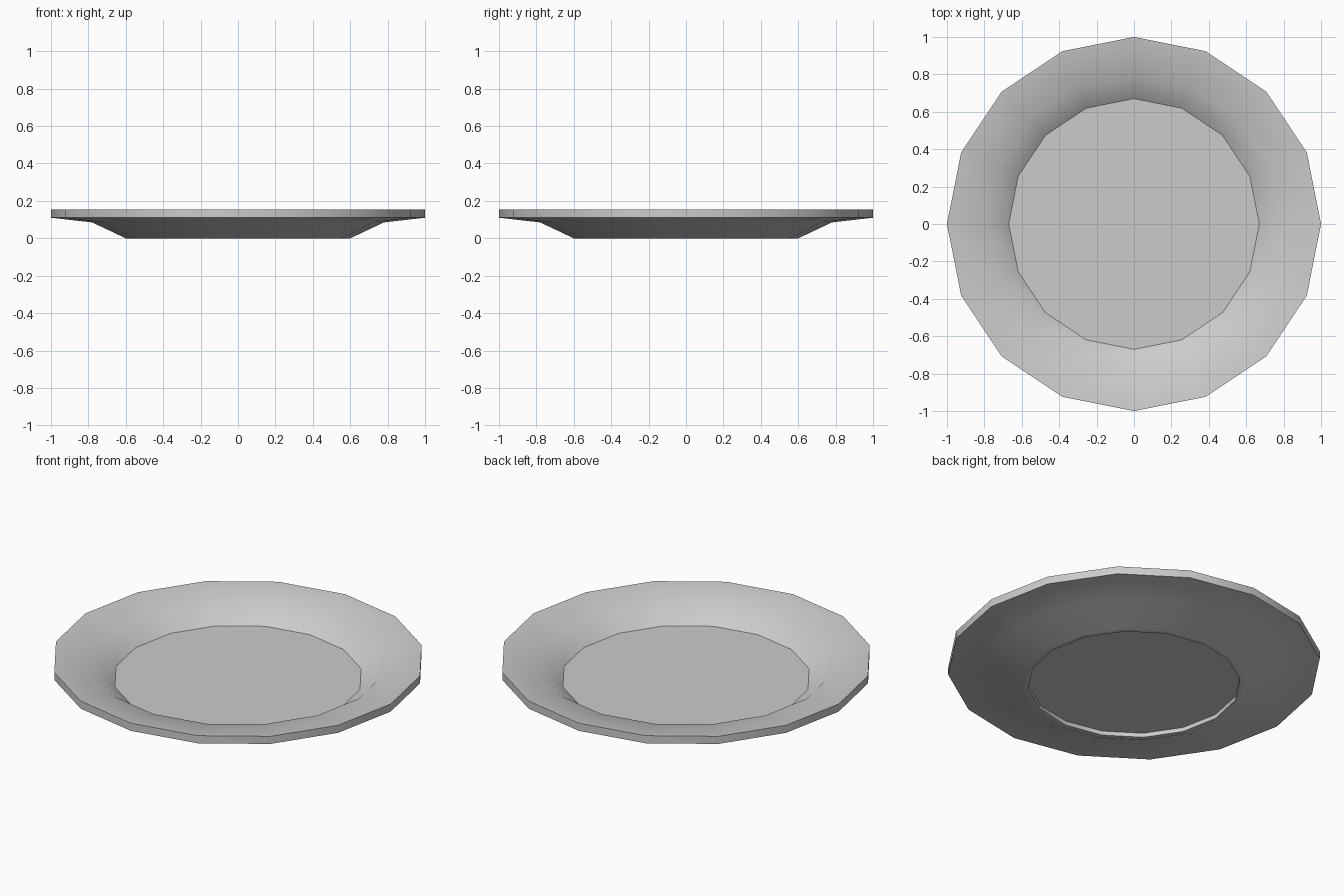
import bpy, bmesh, math

if "Cube" in bpy.data.objects:
    bpy.data.objects.remove(bpy.data.objects["Cube"])

SIDES = 16
# Plate cross-section (radius, height): underside centre, foot, rim, well
PROFILE = [(0, 0.025), (0.57, 0.025), (0.57, 0), (0.60, 0), (0.78, 0.085),
           (1.0, 0.11), (1.0, 0.155), (0.79, 0.13), (0.67, 0.042), (0, 0.042)]


def lathe(name, profile, sides):
    bm = bmesh.new()
    # Rings of the profile; the two end points become flat discs
    rings = []
    for r, z in profile[1:-1]:
        rings.append([bm.verts.new((r * math.cos(2 * math.pi * i / sides),
                                    r * math.sin(2 * math.pi * i / sides), z))
                      for i in range(sides)])
    for a, b in zip(rings, rings[1:]):
        for i in range(sides):
            j = (i + 1) % sides
            bm.faces.new((a[i], a[j], b[j], b[i]))
    bm.faces.new(rings[0][::-1])
    bm.faces.new(rings[-1])
    bmesh.ops.recalc_face_normals(bm, faces=bm.faces)
    mesh = bpy.data.meshes.new(name)
    bm.to_mesh(mesh)
    bm.free()
    obj = bpy.data.objects.new(name, mesh)
    bpy.context.collection.objects.link(obj)
    return obj


# Plate
plate = lathe("plate", PROFILE, SIDES)
bpy.context.view_layer.objects.active = plate
plate.select_set(True)
bpy.ops.object.shade_smooth_by_angle(angle=math.radians(32))
